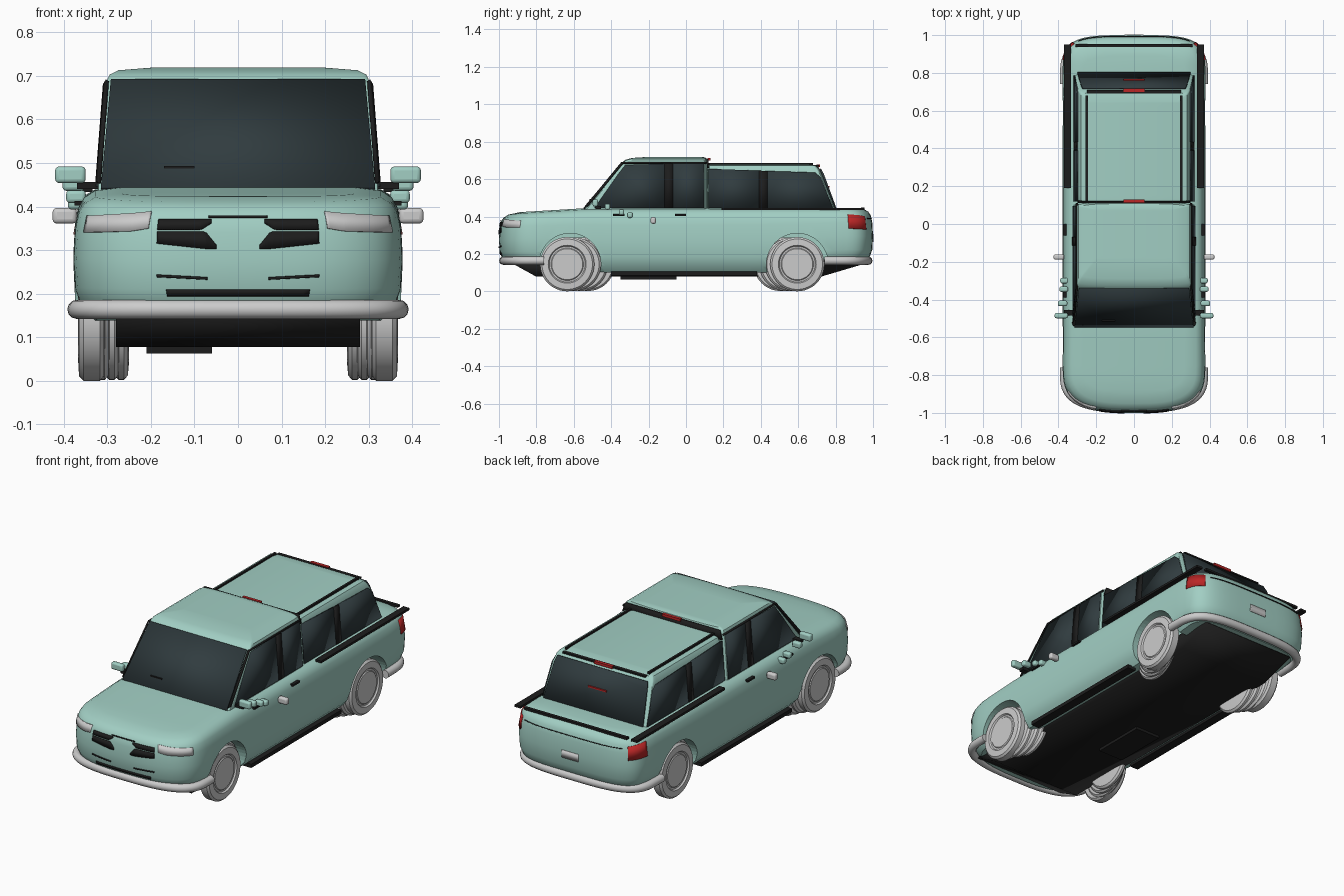
import bpy, bmesh, math
from mathutils import Vector

if "Cube" in bpy.data.objects:
    bpy.data.objects.remove(bpy.data.objects["Cube"])

def mat(name, rgb):
    m = bpy.data.materials.new(name)
    m.diffuse_color = (*rgb, 1)
    m.use_nodes = True
    m.node_tree.nodes["Principled BSDF"].inputs["Base Color"].default_value = m.diffuse_color
    return m

PAINT = mat("paint", (0.36, 0.62, 0.55))
GLASS = mat("glass", (0.03, 0.045, 0.05))
BLACK = mat("black_trim", (0.012, 0.012, 0.012))
RED = mat("red_lens", (0.5, 0.02, 0.02))
LAMP = mat("clear_lens", (0.75, 0.76, 0.76))

def lerp(table, v):
    for (a, p), (b, q) in zip(table, table[1:]):
        if v <= b:
            return p + (q - p) * max(0, (v - a) / (b - a))
    return table[-1][1]

def finish(name, bm, m=None):
    bmesh.ops.remove_doubles(bm, verts=bm.verts, dist=1e-5)
    bmesh.ops.recalc_face_normals(bm, faces=bm.faces)
    me = bpy.data.meshes.new(name)
    bm.to_mesh(me)
    bm.free()
    ob = bpy.data.objects.new(name, me)
    bpy.context.collection.objects.link(ob)
    if m:
        me.materials.append(m)
    return ob

def arc(w, d, n, steps=14):
    """Quarter superellipse from the centre line to the side."""
    return [(w * math.sin(a) ** (2 / n), d * max(0, math.cos(a)) ** (2 / n))
            for a in (i / steps * math.pi / 2 for i in range(steps + 1))]

def half_outline(w, yf, df, nf, yr, dr, nr):
    front = [(x, yf - y) for x, y in arc(w, df, nf)]
    side = [(w, yf + (yr - yf) * i / 24) for i in range(1, 24)]
    return front + side + [(x, yr + y) for x, y in reversed(arc(w, dr, nr))]

def loft(name, rings, m):
    """Closed, left-right symmetric solid from stacked half rings."""
    bm = bmesh.new()
    V = [[[bm.verts.new((s * x, y, z)) for x, y, z in r] for s in (1, -1)] for r in rings]
    n = len(rings[0])
    for i in range(n - 1):
        for a, b in zip(V, V[1:]):
            for s in (0, 1):
                bm.faces.new((a[s][i], a[s][i + 1], b[s][i + 1], b[s][i]))
        for r in (V[0], V[-1]):
            bm.faces.new((r[0][i], r[0][i + 1], r[1][i + 1], r[1][i]))
    return finish(name, bm, m)

def plate(name, pts, t, m, mirror=False):
    """Flat panel of thickness t, optionally on both sides."""
    bm = bmesh.new()
    for s in ((1, -1) if mirror else (1,)):
        bm.faces.new([bm.verts.new((s * x, y, z)) for x, y, z in pts])
    ob = finish(name, bm, m)
    sol = ob.modifiers.new("thickness", 'SOLIDIFY')
    sol.thickness, sol.offset = t, 0
    return ob

def box(name, c, size, m=None, mirror=False, bevel=0.0):
    bm = bmesh.new()
    for s in ((1, -1) if mirror else (1,)):
        vs = bmesh.ops.create_cube(bm, size=1)["verts"]
        for v in vs:
            v.co = Vector((s * c[0], c[1], c[2])) + v.co * Vector(size)
    ob = finish(name, bm, m)
    if bevel:
        b = ob.modifiers.new("round", 'BEVEL')
        b.width, b.segments = bevel, 3
    return ob

# Lower body: plan outlines stacked from sill to hood and bed rails
LEVELS = [(0, .05), (.1, .02), (.25, .004), (.5, 0), (.75, .004), (.88, .012), (.95, .025), (1, .05)]
SILL = [(-.85, .145), (-.42, .10), (.42, .10), (.85, .15)]
BELT = [(-1, .405), (-.88, .417), (-.53, .438), (1, .44)]
rings = []
for t, ins, up in [(*l, 0) for l in LEVELS] + [(1, .11, .007)]:
    rings.append([(x, y, lerp(SILL, y) * (1 - t) + lerp(BELT, y) * t + up) for x, y in
                  half_outline(.378 - ins, -.75, .25 - ins, 3, .79, .21 - ins, 4)])
body = loft("lower_body", rings, PAINT)

# Wheel arch cutters
for y in (-.62, .595):
    for s in (1, -1):
        bpy.ops.mesh.primitive_cylinder_add(vertices=48, radius=.165, depth=.24,
                                            location=(s * .36, y, .145), rotation=(0, math.pi / 2, 0))
        c = bpy.context.object
        c.name = "arch_cutter"
        c.hide_render = True
        c.hide_set(True)
        b = body.modifiers.new("arch", 'BOOLEAN')
        b.operation, b.object, b.solver = 'DIFFERENCE', c, 'EXACT'

# Cab and bed canopy
def shell(name, rows):
    loft(name, [[(x, y, z) for x, y in half_outline(w, yf + .02, .02, 3, yr - .02, .02, 3)]
                for z, w, yf, yr in rows], PAINT)

shell("cab", [(.40, .325, -.575, .115), (.44, .322, -.545, .115), (.685, .303, -.345, .115),
              (.703, .295, -.325, .112), (.713, .275, -.29, .108), (.719, .2, -.2, .09)])
shell("canopy", [(.42, .317, .11, .81), (.44, .315, .11, .80), (.62, .299, .11, .735),
                 (.655, .292, .11, .715), (.672, .28, .11, .70), (.68, .24, .11, .66)])

# Windows
def side(pts, off=.001):
    return [(.322 - (z - .44) * .0776 + off, y, z) for y, z in pts]

plate("front_door_glass", side([(-.49, .445), (-.36, .63), (-.325, .675), (-.115, .682), (-.115, .445)]), .008, GLASS, True)
plate("door_pillar", side([(-.115, .445), (-.115, .682), (-.07, .682), (-.07, .445)], .003), .008, BLACK, True)
plate("rear_door_glass", side([(-.07, .445), (-.07, .682), (.095, .682), (.095, .445)]), .008, GLASS, True)
plate("canopy_front_glass", side([(.12, .445), (.12, .655), (.39, .645), (.39, .445)], -.006), .008, GLASS, True)
plate("canopy_pillar", side([(.39, .445), (.39, .645), (.435, .643), (.435, .445)], -.004), .008, BLACK, True)
plate("canopy_rear_glass", side([(.435, .445), (.435, .643), (.69, .635), (.72, .61), (.785, .445)], -.006), .008, GLASS, True)
plate("windscreen", [(-.315, -.546, .442), (.315, -.546, .442), (.292, -.342, .69), (-.292, -.342, .69)], .008, GLASS)
plate("canopy_tail_glass", [(-.30, .80, .445), (.30, .80, .445), (.28, .734, .625), (.272, .718, .655),
                            (-.272, .718, .655), (-.28, .734, .625)], .008, GLASS)
plate("cab_rear_glass", [(-.30, .117, .66), (.30, .117, .66), (.285, .115, .707), (-.285, .115, .707)], .01, BLACK)

# Roof details, gutters, bed rails, lights on the roof
plate("roof_gutter", [(.318, -.54, .455), (.300, -.342, .69), (.300, .11, .69), (.305, .11, .682),
                      (.305, -.338, .682), (.324, -.525, .455)], .008, BLACK, True)
box("roof_rail", (.25, .40, .681), (.012, .56, .012), BLACK, True)
box("canopy_rear_lip", (0, .70, .671), (.5, .02, .008), BLACK)
box("cab_brake_light", (0, .122, .706), (.11, .016, .014), RED)
box("canopy_brake_light", (0, .708, .672), (.11, .018, .014), RED)
box("inner_brake_light", (0, .764, .56), (.11, .008, .008), RED)
box("bed_rail", (.352, .57, .440), (.036, .76, .012), BLACK, True)
box("tailgate_cap", (0, .945, .442), (.62, .018, .012), BLACK)
box("wiper", (-.135, -.512, .49), (.07, .008, .006), BLACK)

# Trim strips that follow the curved nose or tail
def strip(name, cols, m, end=-1, mirror=False, n=24):
    bm = bmesh.new()
    d, p, y0, zt = (.25, 3, .75, .412) if end < 0 else (.21, 4, .79, .44)
    lo, hi = [(c[0], c[1]) for c in cols], [(c[0], c[2]) for c in cols]
    for s in ((1, -1) if mirror else (1,)):
        prev = None
        for i in range(n + 1):
            x = cols[0][0] + (cols[-1][0] - cols[0][0]) * i / n
            pair = []
            for z in (lerp(lo, x), lerp(hi, x)):
                ins = lerp(LEVELS, (z - .147) / (zt - .147))
                u = min(1, abs(x) / .378)
                y = y0 + (d - ins) * (1 - u ** p) ** (1 / p)
                pair.append(bm.verts.new((s * x * (1 - ins / .378), end * y, z)))
            if prev:
                bm.faces.new((prev[0], pair[0], pair[1], prev[1]))
            prev = pair
    ob = finish(name, bm, m)
    sol = ob.modifiers.new("thickness", 'SOLIDIFY')
    sol.thickness, sol.offset = .009, 0

strip("headlight", [(.208, .35, .388), (.25, .343, .384), (.355, .340, .378)], LAMP, mirror=True)
strip("grille_lower", [(.05, .303, .312), (.075, .303, .342), (.187, .315, .342)], BLACK, mirror=True)
strip("grille_upper", [(.062, .362, .37), (.085, .347, .37), (.187, .347, .37)], BLACK, mirror=True)
strip("grille_top_line", [(-.07, .374, .378), (.07, .374, .378)], BLACK)
strip("grille_bottom_line", [(.07, .232, .238), (.187, .238, .244)], BLACK, mirror=True)
strip("lower_intake", [(-.167, .195, .21), (.167, .195, .21)], BLACK)
strip("taillight", [(.325, .33, .40), (.376, .335, .41)], RED, 1, True)
strip("number_plate", [(-.05, .265, .305), (.05, .265, .305)], LAMP, 1)
strip("tailgate_seam", [(-.3, .388, .391), (.3, .388, .391)], BLACK, 1)

# Bumpers: round bars wrapping the ends
def bumper(name, sgn, y0, d, n):
    half = [(.37, y0 - .03)] + list(reversed([(x, y0 + y) for x, y in arc(.37, d, n, 18)]))
    path = half + [(-x, y) for x, y in reversed(half[:-1])]
    cu = bpy.data.curves.new(name, 'CURVE')
    cu.dimensions = '3D'
    cu.bevel_depth, cu.bevel_resolution, cu.use_fill_caps = .022, 4, True
    sp = cu.splines.new('POLY')
    sp.points.add(len(path) - 1)
    for p, (x, y) in zip(sp.points, path):
        p.co = (x, sgn * y, .164, 1)
    bpy.context.collection.objects.link(bpy.data.objects.new(name, cu))

bumper("front_bumper", -1, .79, .187, 3)
bumper("rear_bumper", 1, .77, .205, 3.5)

# Underbody
plate("underbody", [(0, -.93, .15), (0, -.80, .078), (0, .72, .078), (0, .93, .14), (0, .90, .17), (0, -.90, .17)], .56, BLACK)
box("sump", (-.135, -.2, .074), (.15, .3, .022), BLACK)
box("sill_trim", (.335, -.01, .095), (.05, .78, .02), BLACK, True)

# Wheels: one outer wheel and staggered inner tyre slices at each corner
def wheel(name, x0, x1, y, r, dished):
    k = .008 if dished else 0
    prof = [(x0, 0), (x0, r * .7), (x0 + .003, r * .93), (x0 + .012, r), (x1 - .012, r), (x1 - .002, r * .93),
            (x1, r * .7), (x1 - k, r * .66), (x1 - k, r * .6), (x1 - k / 2, r * .57), (x1 - k / 2, 0)]
    bm = bmesh.new()
    N = 48
    for s in (1, -1):
        cols = [[bm.verts.new((s * x, y + q * math.cos(a), .145 + q * math.sin(a))) for x, q in prof]
                for a in (2 * math.pi * i / N for i in range(N))]
        for i in range(N):
            a, b = cols[i], cols[(i + 1) % N]
            for j in range(len(prof) - 1):
                bm.faces.new((a[j], b[j], b[j + 1], a[j + 1]))
    finish(name, bm)

for label, y, step in (("front", -.635, .037), ("rear", .595, -.03)):
    wheel(label + "_wheel", .305, .367, y, .145, True)
    for i in (1, 2, 3):
        wheel(label + "_inner_tyre", .316 - i * .022, .352 - i * .022, y + i * step, .143, False)

# Mirrors, markers and door handles
for x, y, z, sx, sz in ((.385, -.485, .473, .07, .038), (.378, -.42, .452, .05, .032),
                        (.372, -.345, .423, .045, .03), (.368, -.30, .408, .045, .03)):
    box("wing_mirror", (x, y, z), (sx, .028, sz), PAINT, True, .009)
box("mirror_arm", (.345, -.47, .448), (.05, .03, .016), BLACK, True)
box("side_marker", (.398, -.175, .379), (.056, .028, .036), None, True, .01)
for y in (-.36, -.03):
    box("door_handle", (.366, y, .408), (.018, .06, .01), BLACK, True)

# Smooth shading with crisp edges
bpy.ops.object.select_all(action='DESELECT')
for ob in bpy.context.scene.objects:
    if ob.type == 'MESH' and not ob.hide_render:
        ob.select_set(True)
        bpy.context.view_layer.objects.active = ob
bpy.ops.object.shade_smooth_by_angle(angle=math.radians(35))
